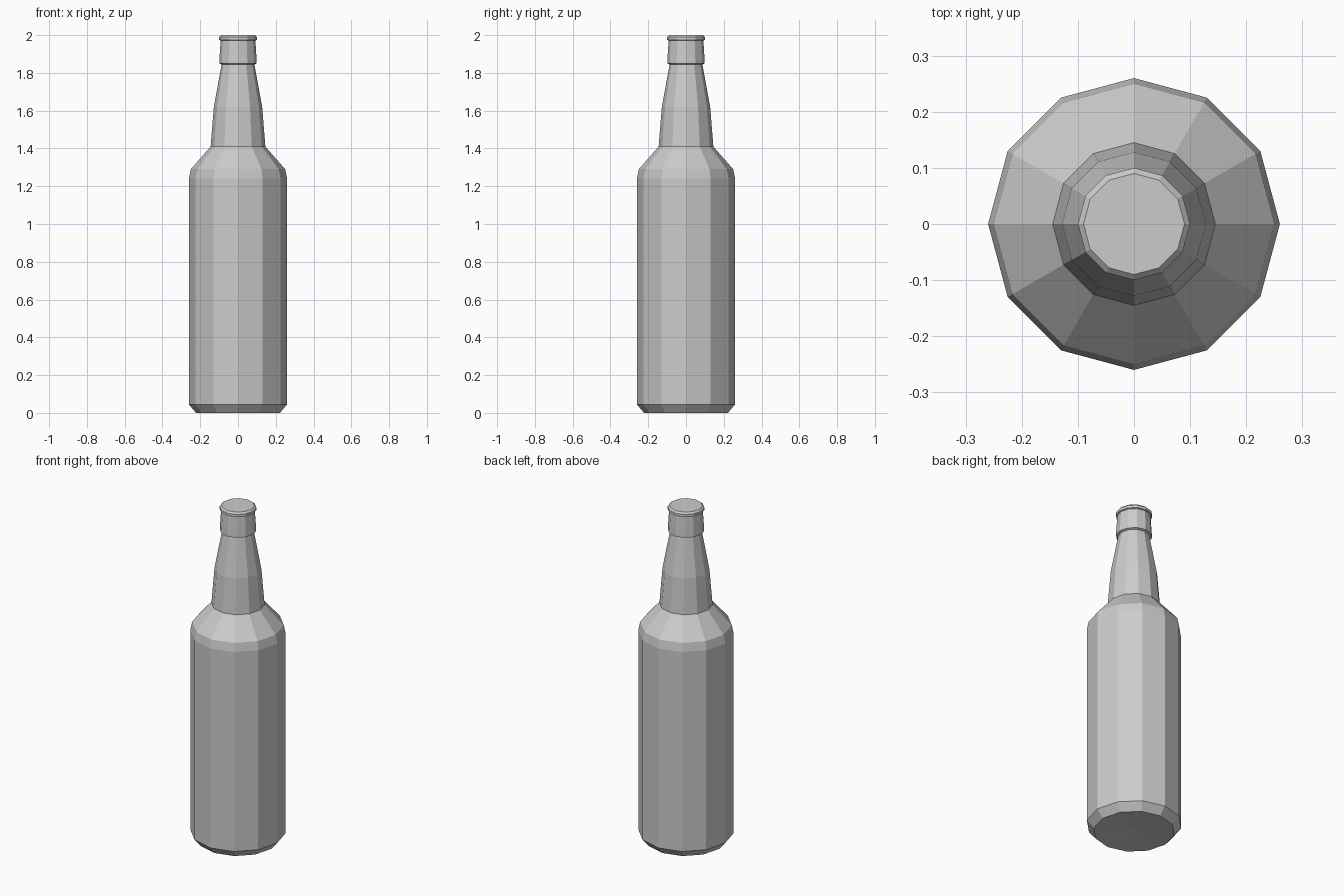
import bpy, bmesh, math

if "Cube" in bpy.data.objects:
    bpy.data.objects.remove(bpy.data.objects["Cube"])

SIDES = 12


def lathe(name, profile, bottom_z):
    """Revolve (radius, z) points into a closed, flat-shaded solid."""
    bm = bmesh.new()
    rings = []
    for r, z in profile:
        rings.append([bm.verts.new((r * math.cos(2 * math.pi * i / SIDES),
                                    r * math.sin(2 * math.pi * i / SIDES), z))
                      for i in range(SIDES)])
    for low, high in zip(rings, rings[1:]):
        for i in range(SIDES):
            j = (i + 1) % SIDES
            bm.faces.new((low[i], low[j], high[j], high[i]))
    # flat top, slightly hollowed base
    bm.faces.new(rings[-1])
    centre = bm.verts.new((0, 0, bottom_z))
    for i in range(SIDES):
        bm.faces.new((rings[0][(i + 1) % SIDES], rings[0][i], centre))
    bmesh.ops.recalc_face_normals(bm, faces=bm.faces)
    mesh = bpy.data.meshes.new(name)
    bm.to_mesh(mesh)
    bm.free()
    obj = bpy.data.objects.new(name, mesh)
    bpy.context.collection.objects.link(obj)
    return obj


lathe("bottle", [
    # bevelled foot and straight body
    (0.222, 0.0), (0.26, 0.045), (0.26, 1.24),
    # shoulder
    (0.25, 1.29), (0.145, 1.41),
    # tapering neck
    (0.128, 1.62), (0.087, 1.845),
    # collar
    (0.099, 1.85), (0.099, 1.862), (0.092, 1.972),
    # lip
    (0.10, 1.975), (0.10, 1.99), (0.09, 2.0),
], 0.015)
